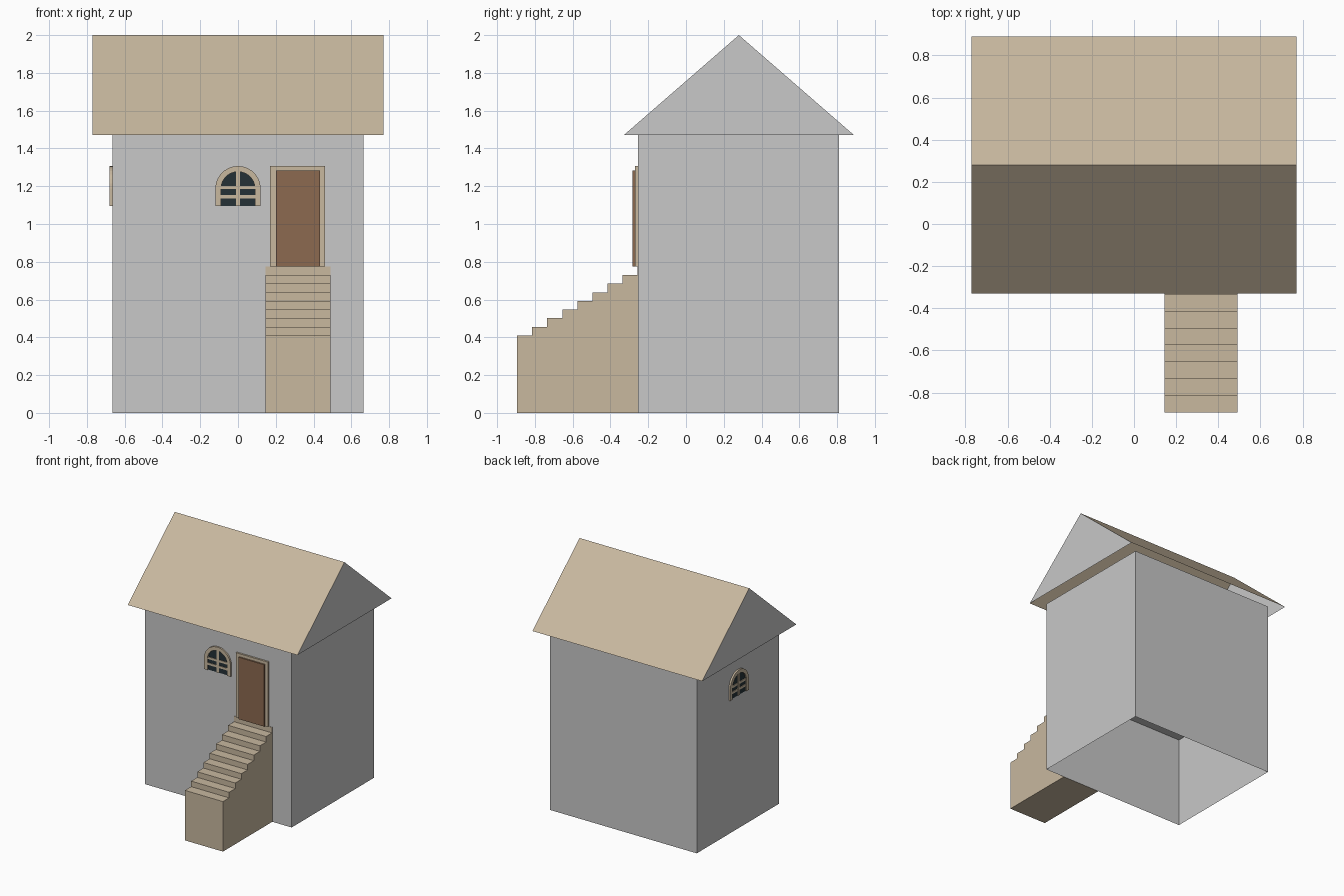
import bpy, bmesh, math
from mathutils import Matrix

if "Cube" in bpy.data.objects:
    bpy.data.objects.remove(bpy.data.objects["Cube"])


def material(name, rgb):
    m = bpy.data.materials.new(name)
    m.diffuse_color = (*rgb, 1)
    m.use_nodes = True
    m.node_tree.nodes["Principled BSDF"].inputs["Base Color"].default_value = m.diffuse_color
    return m


GREY = material("wall grey", (0.578, 0.578, 0.578))
TAN = material("sandstone tan", (0.578, 0.479, 0.347))
BROWN = material("door brown", (0.262, 0.144, 0.080))
GLASS = material("dark glass", (0.018, 0.031, 0.037))


def mesh_object(name, verts, faces, mats, slots=None):
    me = bpy.data.meshes.new(name)
    me.from_pydata(verts, [], faces)
    for m in mats:
        me.materials.append(m)
    for i, s in enumerate(slots or []):
        me.polygons[i].material_index = s
    ob = bpy.data.objects.new(name, me)
    bpy.context.collection.objects.link(ob)
    return ob


def prism(name, outline, front, back, mat, matrix=None):
    """Outline in (x, z), extruded along y from front to back."""
    n = len(outline)
    verts = [(x, y, z) for y in (front, back) for x, z in outline]
    faces = [tuple(range(n)), tuple(range(2 * n - 1, n - 1, -1))]
    faces += [(i, i + n, (i + 1) % n + n, (i + 1) % n) for i in range(n)]
    ob = mesh_object(name, verts, faces, [mat])
    bm = bmesh.new()
    bm.from_mesh(ob.data)
    bmesh.ops.recalc_face_normals(bm, faces=bm.faces)
    bm.to_mesh(ob.data)
    bm.free()
    if matrix is not None:
        ob.matrix_world = matrix
    return ob


def rect(x0, x1, z0, z1):
    return [(x0, z0), (x1, z0), (x1, z1), (x0, z1)]


# House body: four walls open below, with an inner floor
X, Y0, Y1, EAVE = 0.665, -0.255, 0.81, 1.47
ring = [(-X, Y0), (X, Y0), (X, Y1), (-X, Y1)]
mesh_object("walls", [(x, y, z) for z in (0, EAVE) for x, y in ring],
            [(i, (i + 1) % 4, (i + 1) % 4 + 4, i + 4) for i in range(4)], [GREY])
mesh_object("inner_floor", [(x, y, 0.755) for x, y in ring], [(3, 2, 1, 0)], [GREY])

# Roof shell: two tan slopes and two grey gables, open underneath
R = 0.77
section = [(-0.33, EAVE), (0.89, EAVE), (0.28, 2.0)]
mesh_object("roof", [(x, y, z) for x in (-R, R) for y, z in section],
            [(0, 3, 5, 2), (4, 1, 2, 5), (0, 2, 1), (3, 4, 5)],
            [TAN, GREY], [0, 0, 1, 1])

# Stairs: stepped side profile in (y, z), extruded across x
S0, S1, STEPS, TREAD, RISE, LOW = 0.145, 0.49, 8, 0.08, 0.0457, 0.41
profile = [(Y0, 0), (-0.895, 0)]
for i in range(STEPS):
    z = LOW + i * RISE
    profile += [(-0.895 + i * TREAD, z), (-0.895 + (i + 1) * TREAD, z)]
turn = Matrix.Rotation(math.pi / 2, 4, 'Z')          # local x -> y, local y -> -x
prism("stairs", profile, -S1, -S0, TAN, turn)
prism("threshold", rect(S0, S1, 0.73, 0.776), Y0 - 0.003, Y0, TAN)

# Door and its surround
prism("door_frame", [(0.17, 0.776), (0.17, 1.307), (0.46, 1.307), (0.46, 0.776)],
      Y0 - 0.015, Y0, TAN)
prism("door", rect(0.20, 0.435, 0.776, 1.283), Y0 - 0.027, Y0, BROWN)


# Arched window with glazing bars, made facing -y at y = 0
def arch(r, base=1.095, spring=1.187, n=14):
    pts = [(r, base)]
    pts += [(r * math.cos(math.pi * i / n), spring + r * math.sin(math.pi * i / n))
            for i in range(n + 1)]
    return pts + [(-r, base)]


def window(name, matrix):
    prism(name + "_frame", arch(0.12) + arch(0.09)[::-1], -0.014, 0, TAN, matrix)
    prism(name + "_glass", arch(0.09), -0.004, 0, GLASS, matrix)
    prism(name + "_upright", rect(-0.011, 0.011, 1.095, 1.277), -0.010, 0, TAN, matrix)
    for k, z in enumerate((1.145, 1.193)):
        prism(f"{name}_bar_{k}", rect(-0.09, 0.09, z - 0.009, z + 0.009),
              -0.009, 0, TAN, matrix)


window("front_window", Matrix.Translation((0, Y0, 0)))
window("left_window", Matrix.Translation((-X, 0.275, 0)) @ Matrix.Rotation(-math.pi / 2, 4, 'Z'))
